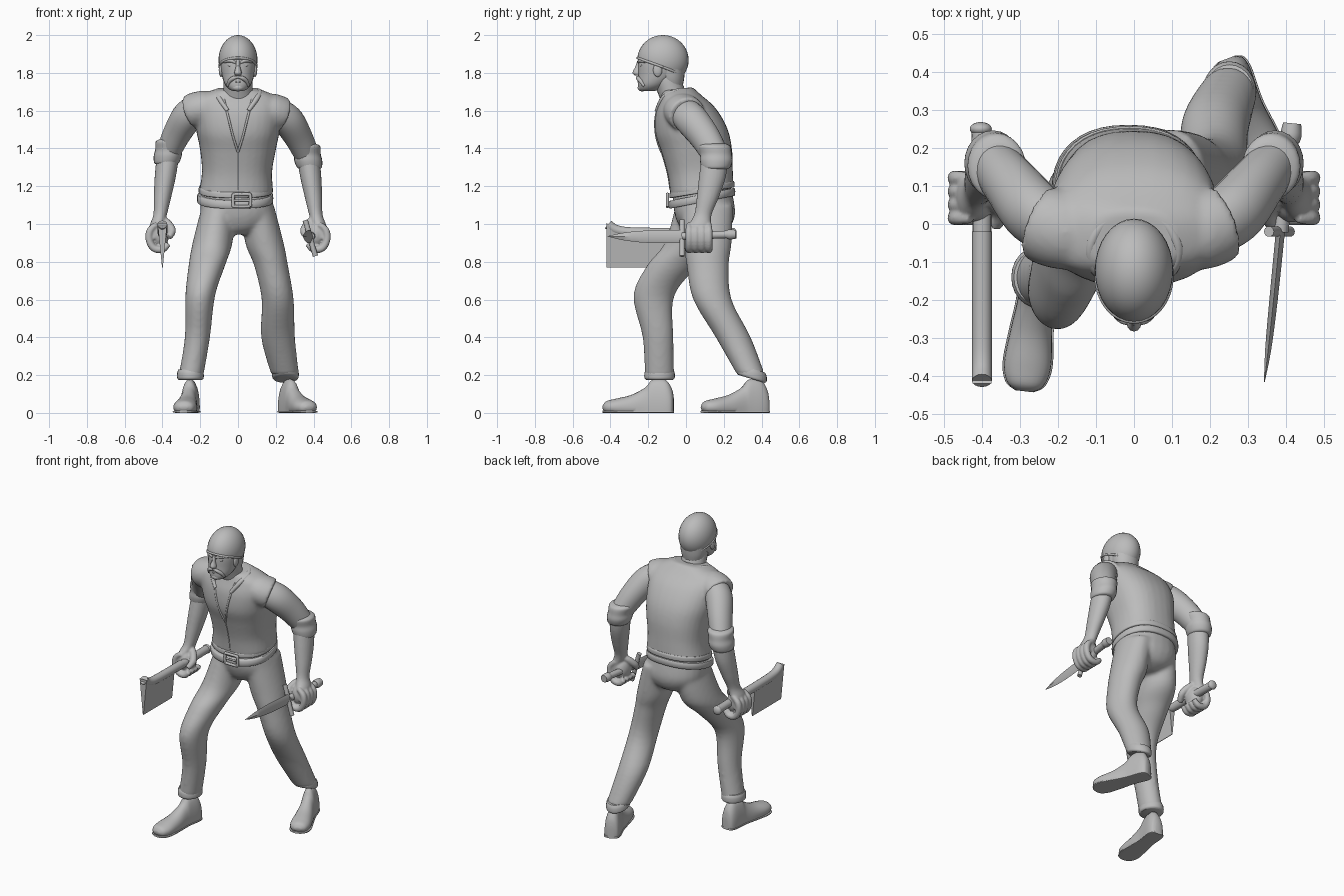
import bpy, bmesh, math
from mathutils import Vector
from mathutils.bvhtree import BVHTree

default = bpy.data.objects.get("Cube")
if default:
    bpy.data.objects.remove(default, do_unlink=True)

clay = bpy.data.materials.new("clay_grey")
clay.use_nodes = True
GREY = (0.5, 0.5, 0.5, 1)
clay.diffuse_color = GREY
clay.node_tree.nodes["Principled BSDF"].inputs["Base Color"].default_value = GREY


def finish(name, bm):
    """Turn a bmesh into a smooth shaded object."""
    bmesh.ops.recalc_face_normals(bm, faces=bm.faces)
    mesh = bpy.data.meshes.new(name)
    bm.to_mesh(mesh)
    bm.free()
    mesh.materials.append(clay)
    obj = bpy.data.objects.new(name, mesh)
    bpy.context.collection.objects.link(obj)
    bpy.ops.object.select_all(action='DESELECT')
    obj.select_set(True)
    bpy.context.view_layer.objects.active = obj
    bpy.ops.object.shade_smooth_by_angle(angle=math.radians(40))
    return obj


def fuse(name, parts, voxel, smoothing):
    """Merge overlapping solids into one blended skin."""
    bm = bmesh.new()
    for part in parts:
        bm.from_mesh(part.data)
        bpy.data.objects.remove(part, do_unlink=True)
    obj = finish(name, bm)
    remesh = obj.modifiers.new("Blend", 'REMESH')
    remesh.mode, remesh.voxel_size, remesh.use_smooth_shade = 'VOXEL', voxel, True
    smooth = obj.modifiers.new("Soften", 'SMOOTH')
    smooth.iterations = smoothing
    return obj


def spline(keys, steps):
    """Catmull-Rom interpolation through tuples of any length."""
    result = []
    for i in range(len(keys) - 1):
        a, b, c, d = (keys[max(0, min(len(keys) - 1, i + k))] for k in (-1, 0, 1, 2))
        for s in range(steps):
            t = s / steps
            result.append([q + t / 2 * (r - p + t * (2*p - 5*q + 4*r - e + t * (3*(q - r) + e - p)))
                           for p, q, r, e in zip(a, b, c, d)])
    return result + [list(keys[-1])]


def loft(name, keys, across=False, steps=5, segs=24, power=2.0, tilt=0.0, floor=None):
    """Skin ellipses (x, y, z, radius_a, radius_b); across turns them square to the path."""
    rows = spline(keys, steps)
    centres = [Vector(r[:3]) for r in rows]
    u, rings, bm = Vector((1, 0, 0)), [], bmesh.new()
    for i, (c, row) in enumerate(zip(centres, rows)):
        v = Vector((0, 1, tilt))
        if across:
            t = (centres[min(i + 1, len(rows) - 1)] - centres[max(i - 1, 0)]).normalized()
            if abs(u.dot(t)) > 0.97:
                u = Vector((0, 0, 1))
            u = (u - t * u.dot(t)).normalized()
            v = t.cross(u)
        ring = []
        for k in range(segs):
            ca, sa = math.cos(math.tau * k / segs), math.sin(math.tau * k / segs)
            ca, sa = (math.copysign(abs(w) ** (2 / power), w) for w in (ca, sa))
            p = c + u * ca * max(row[3], 0.001) + v * sa * max(row[4], 0.001)
            if floor is not None:
                p.z = max(p.z, floor)
            ring.append(bm.verts.new(p))
        rings.append(ring)
    for lo, hi in zip(rings, rings[1:]):
        for k in range(segs):
            bm.faces.new((lo[k], lo[k - 1], hi[k - 1], hi[k]))
    bm.faces.new(rings[0])
    bm.faces.new(rings[-1])
    return finish(name, bm)


def tube(name, points, radius, segs=10, taper=1.0):
    """Round tube; taper scales the radius at both ends."""
    last = len(points) - 1
    keys = [(*p, *(2 * [radius * (taper if i in (0, last) else 1)])) for i, p in enumerate(points)]
    return loft(name, keys, across=True, segs=segs)


def ball(name, centre, size, cut=None):
    """Scaled sphere, optionally cut off below a plane (point, normal)."""
    bm = bmesh.new()
    bmesh.ops.create_uvsphere(bm, u_segments=32, v_segments=20, radius=1)
    for v in bm.verts:
        v.co = Vector(centre) + Vector([a * b for a, b in zip(v.co, size)])
    if cut:
        bmesh.ops.bisect_plane(bm, geom=bm.verts[:] + bm.edges[:] + bm.faces[:],
                               plane_co=cut[0], plane_no=cut[1], clear_inner=True)
        bmesh.ops.holes_fill(bm, edges=[e for e in bm.edges if e.is_boundary])
    return finish(name, bm)


# Trousers: pelvis and two posed legs blended together, then hems
pelvis = loft("pelvis", [(0, .09, .945, .06, .08), (0, .1, .98, .14, .13), (0, .1, 1.05, .194, .16),
                         (-.01, .09, 1.14, .188, .16), (-.01, .085, 1.2, .18, .15)], power=2.2)
right_leg = loft("right_leg", [(-.1, .085, 1.1, .09, .14), (-.135, .035, .9, .106, .148),
                               (-.165, -.07, .78, .097, .137), (-.2, -.17, .62, .079, .109),
                               (-.215, -.148, .4, .067, .082), (-.25, -.14, .19, .066, .078)])
left_leg = loft("left_leg", [(.1, .11, 1.1, .09, .14), (.14, .115, .9, .102, .127),
                             (.175, .115, .78, .09, .112), (.21, .14, .6, .085, .102),
                             (.212, .25, .4, .09, .093), (.25, .345, .2, .074, .074)])
fuse("trousers", [pelvis, right_leg, left_leg], .011, 10)
for name, x, y, z, slope in (("right_hem", -.252, -.14, .2, 0), ("left_hem", .251, .347, .205, -.3)):
    loft(name, [(x, y, z - .025, .062, .07), (x, y, z - .015, .07, .08),
                (x, y, z + .012, .07, .08), (x, y, z + .03, .064, .072)], tilt=slope)


# Shoes: shaped upper plus a thin flat sole
def shoe(side, heel, toe):
    upper, sole = [], []
    for s, w, h in ((0, .02, .08), (.03, .04, .13), (.12, .048, .175), (.3, .046, .175), (.4, .047, .135),
                    (.6, .056, .095), (.82, .062, .075), (.95, .048, .062), (1, .02, .04)):
        x, y = (a + (b - a) * s for a, b in zip(heel, toe))
        upper.append((x, y, .03, w, h - .03))
        sole.append((x, y, .006, w + .004, .006))
    loft(side + "_shoe", upper, across=True, floor=.004, power=2.1)
    loft(side + "_sole", sole, across=True, power=4)


shoe("right", (-.245, -.065), (-.288, -.44))
shoe("left", (.245, .435), (.378, .085))

# Vest: torso with two shoulder caps ending at the armholes
torso = loft("torso", [(-.01, .085, 1.17, .196, .167), (-.005, .075, 1.28, .186, .172), (0, .055, 1.4, .202, .185),
                       (0, .025, 1.5, .222, .187), (0, -.005, 1.6, .23, .157), (-.01, -.03, 1.67, .215, .11),
                       (0, -.045, 1.715, .11, .08)], power=2.4, tilt=.12, segs=32)
caps = [loft("cap", [(s * .08, -.03, 1.61 + lift, .06, .08), (s * .16, -.022, 1.597 + lift, .09, .1),
                     (s * (.2 + out), -.008, 1.585 + lift, .095, .105),
                     (s * (.235 + out), .006, 1.572 + lift, .094, .1)],
             across=True) for s, lift, out in ((1, .005, 0), (-1, .02, .015))]
vest = fuse("vest", [torso] + caps, .011, 4)
surface = BVHTree.FromObject(vest, bpy.context.evaluated_depsgraph_get())


def on_front(x, z):
    """Point where the vest front lies at this x and height."""
    hit = surface.ray_cast(Vector((x, -1, z)), Vector((0, 1, 0)))[0]
    return hit if hit else Vector((x, -.1, z))


# Vest trims: neckline, front seam, collar
for side, s in (("left", 1), ("right", -1)):
    tube(side + "_neckline", [on_front(s * x, z) for x, z in
                              ((.075, 1.66), (.05, 1.56), (.025, 1.46), (0, 1.38))], .006)
    tube(side + "_collar", [(0, .025, 1.702), (s * .075, .005, 1.706), (s * .115, -.06, 1.698),
                            (s * .1, -.12, 1.665), on_front(s * .055, 1.6)], .015, taper=.7)
tube("front_seam", [on_front(0, z) for z in (1.38, 1.33, 1.28, 1.23, 1.18)], .003)

# Belt with a square buckle, sloping up to the back
belt = [(-.015, .085, z, .194 + b, .168 + b) for z, b in ((1.115, 0), (1.12, .007), (1.152, .007), (1.157, 0))]
loft("belt", belt, tilt=.2, steps=2, segs=40, power=2.3)
loft("vest_hem", [(-.012, .085, z, .191 + b, .167 + b) for z, b in
                  ((1.165, 0), (1.17, .005), (1.19, .005), (1.2, 0))], tilt=.17, segs=40, power=2.3)
corners = [(.02 + a * .045, -.098, 1.125 + b * .032) for a, b in
           ((0, 1), (.8, 1), (1, .8), (1, -.8), (.8, -1), (-.8, -1), (-1, -.8), (-1, .8), (-.8, 1), (0, 1))]
tube("buckle_frame", corners, .009)
tube("buckle_pin", [(-.02, -.1, 1.125), (.06, -.1, 1.125)], .006)


# Arms, rolled cuffs and gripping hands
def arm(side, s, lift):
    def place(points, rise=0):
        return [(s * p[0], p[1], p[2] + rise, *p[3:]) for p in points]
    loft(side + "_upper_arm", place([(.19, -.02, 1.6, .07, .08), (.262, .03, 1.55, .082, .088),
                                     (.32, .1, 1.46, .074, .081), (.367, .158, 1.36, .064, .07)], lift), across=True)
    loft(side + "_cuff", place([(.353, .143, 1.425, .06, .07), (.36, .15, 1.41, .076, .086),
                                (.367, .158, 1.37, .071, .084), (.372, .16, 1.335, .074, .086),
                                (.378, .158, 1.3, .066, .076), (.38, .156, 1.29, .05, .06)], lift))
    hand = [loft("forearm", place([(.37, .155, 1.37, .06, .07), (.385, .14, 1.25, .056, .071),
                                   (.4, .115, 1.14, .046, .058), (.412, .09, 1.05, .036, .046),
                                   (.43, .072, .99, .038, .06), (.445, .068, .92, .028, .062)])),
            ball("palm", (s * .415, .068, .945), (.05, .064, .075))]
    for i in range(4):
        y = .016 + .035 * i
        hand.append(tube("finger", place([(.43, y, 1.0), (.465, y, .965), (.47, y, .915), (.445, y, .872),
                                          (.4, y, .866), (.368, y, .895)]), .0195, taper=.75))
    hand.append(tube("thumb", place([(.41, .09, 1.03), (.375, .065, 1.005), (.35, .03, .965),
                                     (.365, -.005, .93)]), .022, taper=.75))
    fuse(side + "_forearm_and_hand", hand, .006, 2)


arm("left", 1, 0)
arm("right", -1, .025)

# Dagger in the left hand
loft("dagger_blade", [(.385, -.02, .933, .012, .034), (.367, -.2, .933, .011, .033),
                      (.353, -.33, .934, .008, .02), (.343, -.415, .935, .001, .001)],
     across=True, segs=4, steps=3)
tube("dagger_guard", [(.355, -.02, 1.02), (.365, -.02, .99), (.395, -.02, .88), (.41, -.02, .83)], .014)
tube("dagger_handle", [(.385, -.02, .935), (.4, .1, .94), (.412, .22, .945)], .021)
tube("dagger_pommel", [(.411, .215, .945), (.413, .235, .945), (.416, .265, .945)], .028, taper=.85)

# Cleaver in the right hand: wedge blade hung from a rounded spine that runs into the handle
bm = bmesh.new()
outline = [(-.42, .77), (-.42, 1.005), (-.38, .975), (-.3, .958), (-.12, .953), (-.12, .77)]
sides = [[bm.verts.new((-.4 + s * (.002 + .02 * (z - .77) / .2), y, z)) for y, z in outline]
         for s in (1, -1)]
for face in sides:
    bm.faces.new(face)
for k in range(len(outline)):
    bm.faces.new((sides[0][k - 1], sides[0][k], sides[1][k], sides[1][k - 1]))
finish("cleaver_blade", bm)
tube("cleaver_spine", [(-.4, -.412, .998), (-.4, -.37, .969), (-.4, -.28, .956), (-.4, -.02, .953)], .026, segs=16)
tube("cleaver_handle", [(-.4, -.1, .95), (-.4, .1, .95), (-.403, .255, .95)], .025, segs=16)
ball("cleaver_butt", (-.403, .25, .95), (.029, .018, .029))

# Neck and head
loft("neck", [(0, -.035, 1.6, .1, .085), (0, -.07, 1.68, .08, .08), (0, -.1, 1.76, .077, .08),
              (0, -.11, 1.82, .07, .08)], tilt=-.2)
loft("face", [(0, -.205, 1.703, .02, .03), (0, -.195, 1.712, .045, .055), (0, -.175, 1.74, .07, .08),
              (0, -.145, 1.79, .086, .108), (0, -.13, 1.86, .095, .122), (0, -.125, 1.92, .08, .11)], power=2.1)
loft("nose", [(0, -.245, 1.865, .01, .012), (0, -.252, 1.83, .012, .018), (0, -.258, 1.8, .02, .025),
              (0, -.252, 1.785, .014, .016)], segs=12)
for side, s in (("left", 1), ("right", -1)):
    tube(side + "_moustache", [(0, -.258, 1.778), (s * .025, -.254, 1.772), (s * .045, -.238, 1.755),
                               (s * .056, -.222, 1.73)], .011, taper=.6)
    tube(side + "_brow", [(s * .012, -.25, 1.853), (s * .04, -.243, 1.865), (s * .072, -.215, 1.858)], .01, taper=.6)
    ball(side + "_eye", (s * .037, -.234, 1.84), (.016, .01, .008))
    ball(side + "_ear", (s * .09, -.15, 1.815), (.012, .024, .036))
ball("lower_lip", (0, -.245, 1.753), (.022, .012, .007))
ball("chin", (0, -.232, 1.722), (.032, .024, .02))

# Headscarf with a rolled band following its cut edge, and a knot at the nape
ball("headscarf", (0, -.122, 1.868), (.103, .136, .132), ((0, -.255, 1.88), Vector((0, .4, 1))))
band = []
for k in range(25):
    a = math.tau * k / 24
    z = 1.831 - .048 * math.sin(a)
    reach = math.sqrt(1 - ((z - 1.868) / .132) ** 2)
    band.append((.101 * reach * math.cos(a), -.122 + .134 * reach * math.sin(a), z))
tube("headscarf_band", band, .007)
loft("headscarf_nape", [(0, -.075, 1.72, .062, .055), (0, -.08, 1.77, .08, .07), (0, -.09, 1.83, .09, .085)])
tube("headscarf_knot", [(-.06, -.06, 1.73), (0, -.025, 1.722), (.06, -.06, 1.73)], .016, taper=.6)
